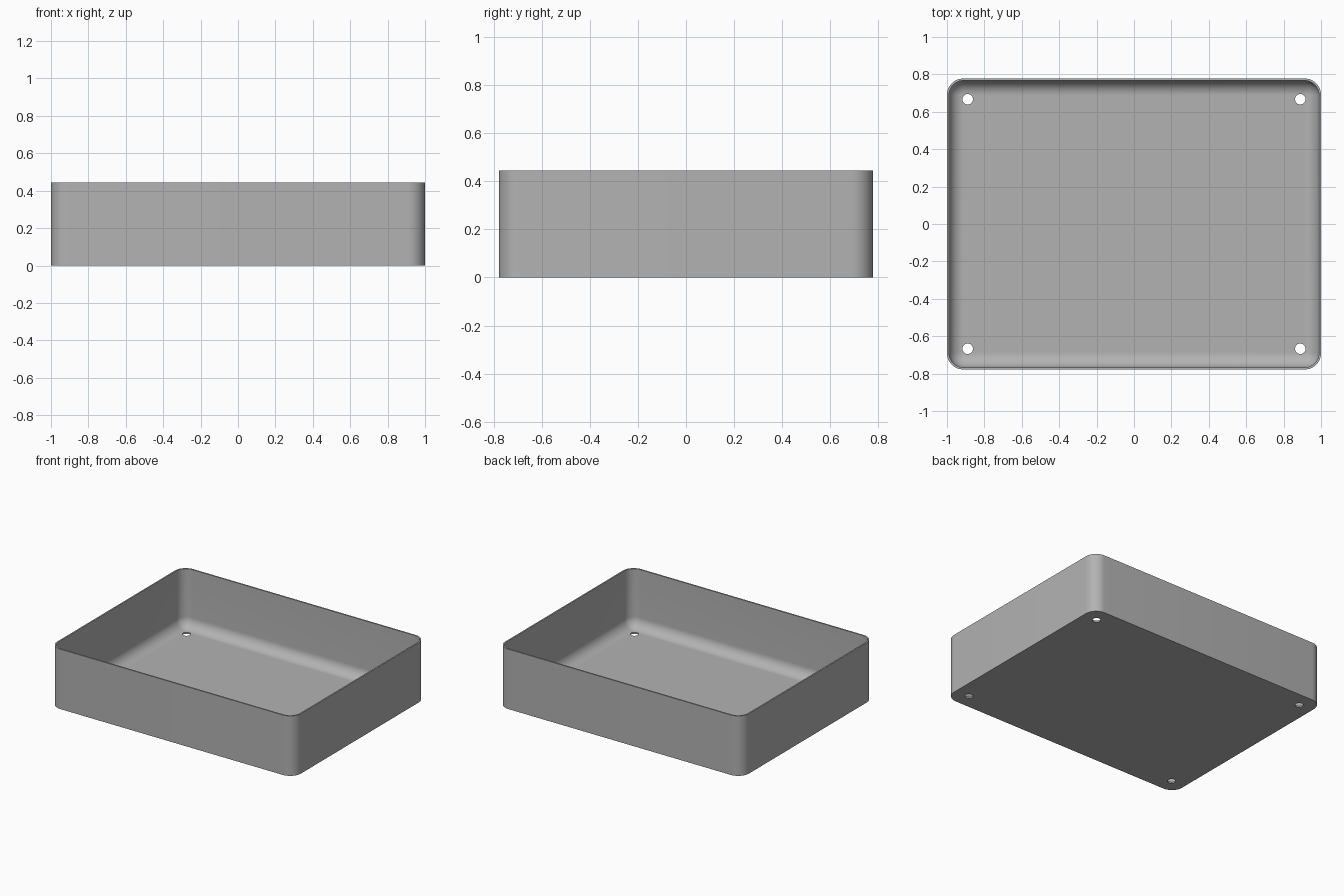
import bpy, bmesh
from math import cos, sin, pi, radians

if "Cube" in bpy.data.objects:
    bpy.data.objects.remove(bpy.data.objects["Cube"])

HALF_X, HALF_Y, HEIGHT = 1.0, 0.778, 0.444
WALL, CORNER = 0.011, 0.089
FILLET = CORNER - WALL
STEPS = 12

grey = bpy.data.materials.new("plain grey")
grey.use_nodes = True
colour = (0.45, 0.45, 0.45, 1)
grey.diffuse_color = colour
grey.node_tree.nodes["Principled BSDF"].inputs["Base Color"].default_value = colour


def rounded_ring(bm, inset, z):
    """Rounded rectangle of vertices, moved inwards by inset."""
    r = max(CORNER - inset, 0)
    ring = []
    for k, (sx, sy) in enumerate([(1, 1), (-1, 1), (-1, -1), (1, -1)]):
        for i in range(STEPS + 1):
            a = (k + i / STEPS) * pi / 2
            ring.append(bm.verts.new((sx * (HALF_X - CORNER) + r * cos(a),
                                      sy * (HALF_Y - CORNER) + r * sin(a), z)))
    return ring


# Section of the shell: outer wall, rim, inner wall, then floor fillet
section = [(0, 0), (0, HEIGHT), (WALL, HEIGHT)]
for i in range(STEPS + 1):
    a = i / STEPS * pi / 2
    section.append((CORNER - FILLET * cos(a), WALL + FILLET * (1 - sin(a))))

bm = bmesh.new()
rings = [rounded_ring(bm, inset, z) for inset, z in section]
for low, high in zip(rings, rings[1:]):
    for i in range(len(low)):
        j = (i + 1) % len(low)
        bm.faces.new((low[i], low[j], high[j], high[i]))
bm.faces.new(rings[0][::-1])
bm.faces.new(rings[-1])
bmesh.ops.remove_doubles(bm, verts=bm.verts, dist=0.0005)
bmesh.ops.recalc_face_normals(bm, faces=bm.faces)
mesh = bpy.data.meshes.new("tray")
bm.to_mesh(mesh)
bm.free()
mesh.materials.append(grey)
tray = bpy.data.objects.new("tray", mesh)
bpy.context.collection.objects.link(tray)

# Screw holes through the floor, one near each corner
bm = bmesh.new()
for sx in (-1, 1):
    for sy in (-1, 1):
        made = bmesh.ops.create_cone(bm, cap_ends=True, segments=32,
                                     radius1=0.028, radius2=0.028, depth=0.2)
        bmesh.ops.translate(bm, verts=made["verts"], vec=(sx * 0.889, sy * 0.667, 0))
hole_mesh = bpy.data.meshes.new("hole_cutter")
bm.to_mesh(hole_mesh)
bm.free()
hole_mesh.materials.append(grey)
cutter = bpy.data.objects.new("hole_cutter", hole_mesh)
cutter.hide_render = True
bpy.context.collection.objects.link(cutter)

cut = tray.modifiers.new("screw holes", "BOOLEAN")
cut.operation = "DIFFERENCE"
cut.solver = "EXACT"
cut.object = cutter
bpy.ops.object.select_all(action="DESELECT")
bpy.context.view_layer.objects.active = tray
tray.select_set(True)
bpy.ops.object.modifier_apply(modifier=cut.name)
bpy.data.objects.remove(cutter)
bpy.ops.object.shade_smooth_by_angle(angle=radians(30))
